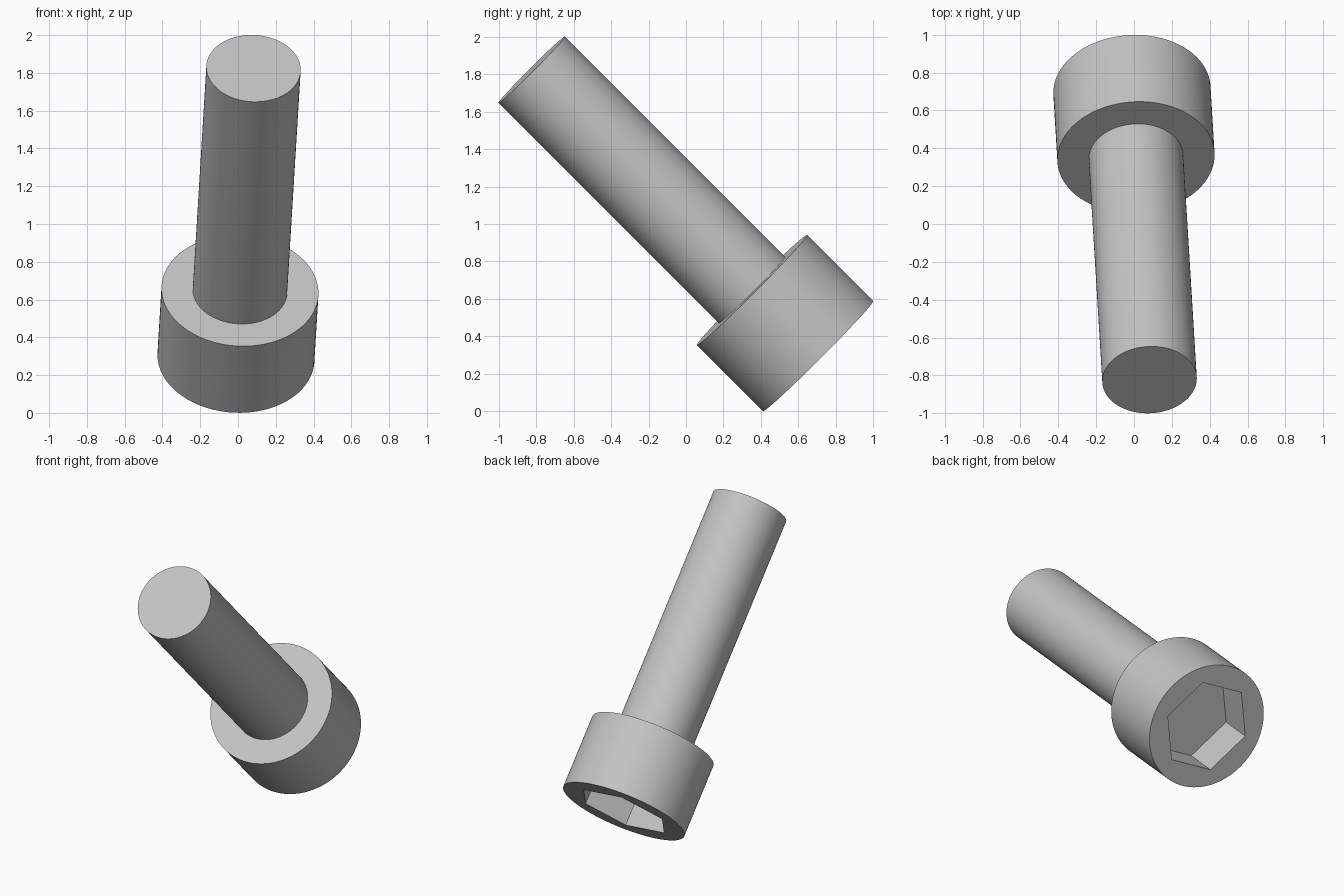
import bpy
import math
from mathutils import Matrix, Vector

cube = bpy.data.objects.get("Cube")
if cube:
    bpy.data.objects.remove(cube, do_unlink=True)

# Proportions, measured along the bolt axis from the outer head face
HEAD_R, HEAD_H = 0.416, 0.499
SHAFT_R, LENGTH = 0.25, 2.164
SOCKET_R, SOCKET_DEPTH = 0.31, 0.25
SOCKET_TURN = math.radians(-6.5)

# Placement: local z runs from the head face to the shaft tip
axis = Vector((0.043, -0.706, 0.706)).normalized()
side = (Vector((1, 0, 0)) - axis * axis.x).normalized()
place = Matrix((side, axis.cross(side), axis)).transposed().to_4x4()
place.translation = (-0.011, 0.705, 0.295)

steel = bpy.data.materials.new("light_grey_steel")
steel.use_nodes = True
colour = (0.55, 0.55, 0.55, 1)
steel.diffuse_color = colour
steel.node_tree.nodes["Principled BSDF"].inputs["Base Color"].default_value = colour


def rod(name, sides, radius, low, high, turn=0.0):
    """Prism along the bolt axis, with its first corner on the local x axis."""
    bpy.ops.mesh.primitive_cylinder_add(vertices=sides, radius=radius, depth=high - low)
    obj = bpy.context.object
    obj.name = name
    # The primitive starts its ring on +y, so turn it back to +x
    obj.data.transform(Matrix.Translation((0, 0, (low + high) / 2))
                       @ Matrix.Rotation(turn - math.pi / 2, 4, "Z"))
    obj.data.materials.append(steel)
    obj.matrix_world = place
    return obj


# Head with a hexagonal key socket
head = rod("bolt_head", 96, HEAD_R, 0, HEAD_H)
cutter = rod("socket_cutter", 6, SOCKET_R, -0.1, SOCKET_DEPTH, SOCKET_TURN)
cutter.hide_render = True
cut = head.modifiers.new("hex_socket", "BOOLEAN")
cut.operation = "DIFFERENCE"
cut.solver = "EXACT"
cut.object = cutter
bpy.ops.object.select_all(action="DESELECT")
head.select_set(True)
bpy.context.view_layer.objects.active = head
bpy.ops.object.modifier_apply(modifier=cut.name)
bpy.data.objects.remove(cutter, do_unlink=True)

# Plain round shaft
shaft = rod("bolt_shaft", 96, SHAFT_R, HEAD_H, LENGTH)

# Smooth round walls, crisp rims and socket corners
for obj in (head, shaft):
    bpy.ops.object.select_all(action="DESELECT")
    obj.select_set(True)
    bpy.context.view_layer.objects.active = obj
    bpy.ops.object.shade_smooth_by_angle(angle=math.radians(30))
